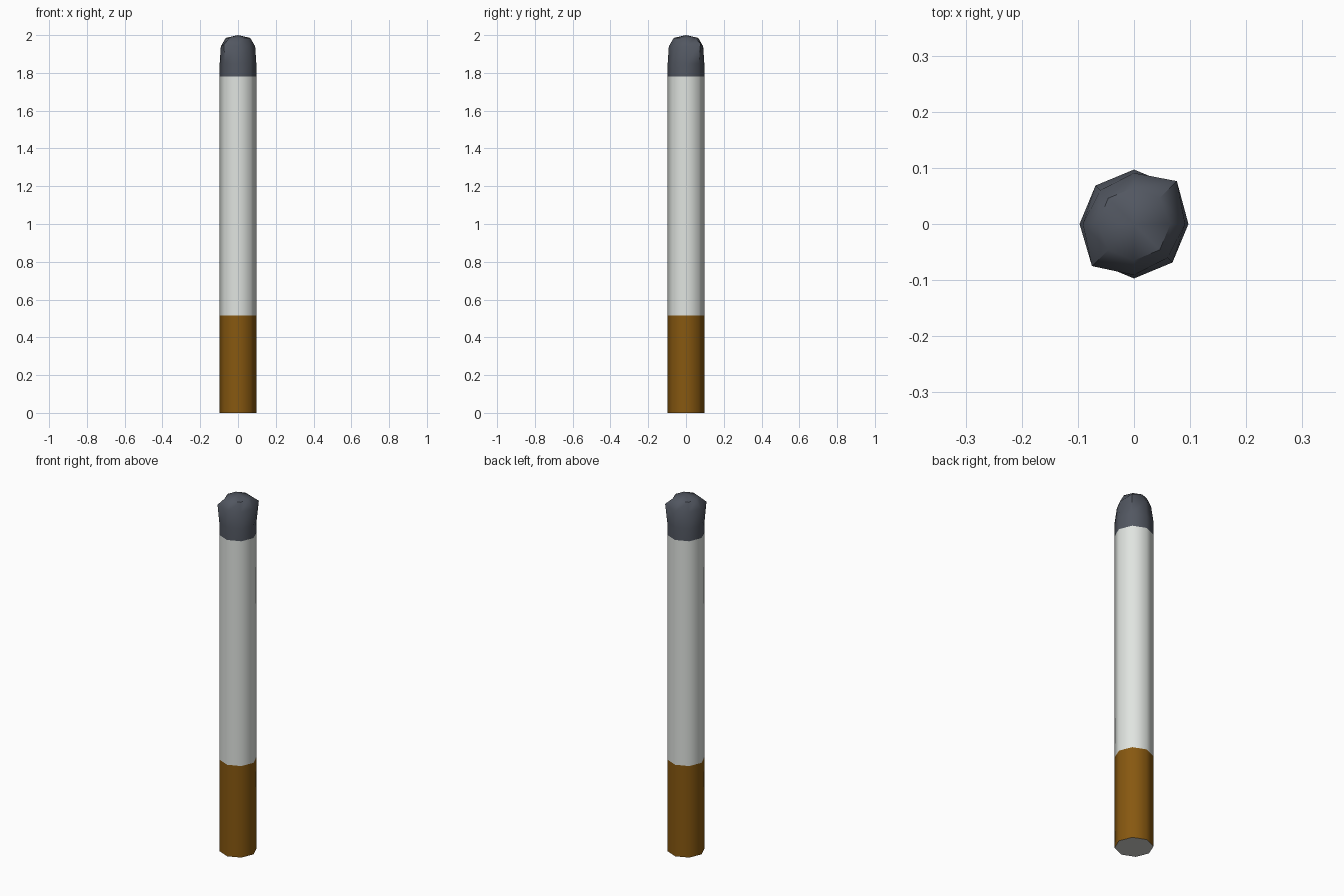
import bpy, bmesh, math

if "Cube" in bpy.data.objects:
    bpy.data.objects.remove(bpy.data.objects["Cube"])

def material(name, rgb):
    m = bpy.data.materials.new(name)
    lin = [(c / 255 / 12.92) if c < 10 else ((c / 255 + 0.055) / 1.055) ** 2.4 for c in rgb]
    m.diffuse_color = (*lin, 1)
    m.use_nodes = True
    m.node_tree.nodes["Principled BSDF"].inputs["Base Color"].default_value = m.diffuse_color
    return m

FILTER = material("filter brown", (135, 88, 16))
PAPER = material("paper white", (224, 228, 224))
ASH = material("ash grey", (82, 87, 97))
END = material("filter end", (208, 208, 204))

SIDES = 8
R = 0.097

def ring(bm, z, radii, zs=None):
    return [bm.verts.new((radii[i] * math.cos(i * math.tau / SIDES),
                          radii[i] * math.sin(i * math.tau / SIDES),
                          zs[i] if zs else z)) for i in range(SIDES)]

def tube(name, rings, mats, bottom_index=None, apex=None):
    bm = bmesh.new()
    loops = [ring(bm, *r) for r in rings]
    for a, b in zip(loops, loops[1:]):
        for i in range(SIDES):
            j = (i + 1) % SIDES
            bm.faces.new((a[i], a[j], b[j], b[i]))
    if bottom_index is not None:
        bm.faces.new(loops[0][::-1]).material_index = bottom_index
    if apex:
        top = bm.verts.new(apex)
        for i in range(SIDES):
            bm.faces.new((loops[-1][i], loops[-1][(i + 1) % SIDES], top))
    me = bpy.data.meshes.new(name)
    bm.to_mesh(me)
    bm.free()
    for m in mats:
        me.materials.append(m)
    ob = bpy.data.objects.new(name, me)
    bpy.context.collection.objects.link(ob)
    bpy.context.view_layer.objects.active = ob
    ob.select_set(True)
    bpy.ops.object.shade_smooth_by_angle(angle=math.radians(50))
    ob.select_set(False)

full = [R] * SIDES
# Filter with its pale end cap
tube("filter", [(0, full), (0.515, full)], [FILTER, END], bottom_index=1)
# Paper body
tube("paper_tube", [(0.515, full), (1.78, full)], [PAPER])
# Burnt tip, lumpy on two opposite corners
lumpy = [0.091, 0.108, 0.091, 0.085, 0.091, 0.106, 0.091, 0.085]
heights = [1.94, 1.955, 1.94, 1.94, 1.94, 1.95, 1.94, 1.94]
tube("ash_tip", [(1.78, full), (1.85, full), (0, lumpy, heights),
                 (1.985, [0.065] * SIDES)], [ASH], apex=(0, 0, 2.0))
